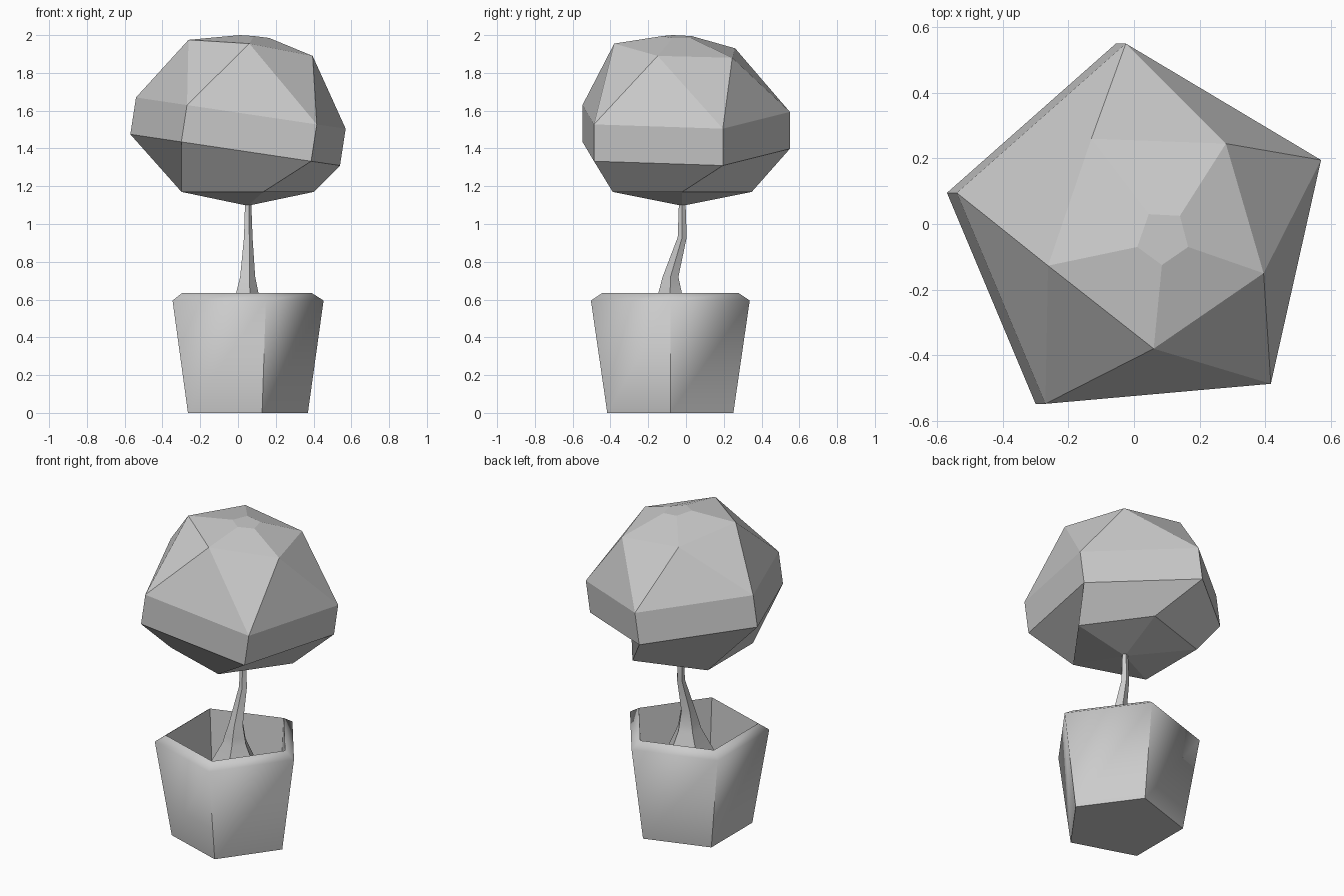
import bpy, bmesh
from math import cos, sin, radians

if "Cube" in bpy.data.objects:
    bpy.data.objects.remove(bpy.data.objects["Cube"])


def pentagon(x, y, z, r):
    """Level five-sided ring with one corner towards +x."""
    return [(x + r * cos(radians(72 * i)), y + r * sin(radians(72 * i)), z)
            for i in range(5)]


def loft(name, rings, smooth_angle=None, split_row=None):
    """Skin a stack of five-sided rings and close both ends.
    The quads above ring split_row are creased outwards along a diagonal."""
    bm = bmesh.new()
    rows = [[bm.verts.new(p) for p in ring] for ring in rings]
    for k, (a, b) in enumerate(zip(rows, rows[1:])):
        for i in range(5):
            j = (i + 1) % 5
            if k == split_row:
                bm.faces.new((a[i], a[j], b[i]))
                bm.faces.new((a[j], b[j], b[i]))
            else:
                bm.faces.new((a[i], a[j], b[j], b[i]))
    bm.faces.new(rows[0][::-1])
    bm.faces.new(rows[-1])
    bmesh.ops.recalc_face_normals(bm, faces=bm.faces)
    mesh = bpy.data.meshes.new(name)
    bm.to_mesh(mesh)
    bm.free()
    obj = bpy.data.objects.new(name, mesh)
    bpy.context.collection.objects.link(obj)
    if smooth_angle:
        bpy.ops.object.select_all(action='DESELECT')
        obj.select_set(True)
        bpy.context.view_layer.objects.active = obj
        bpy.ops.object.shade_smooth_by_angle(angle=radians(smooth_angle))
    return obj


# Pot: tapered wall, soft chamfered rim, inner wall down to the soil
pot_profile = [(0.019, 0.351, 0), (0.011, 0.442, 0.595), (0.011, 0.379, 0.635),
               (0.015, 0.355, 0.29)]
loft("pot", [pentagon(x, -0.083, z, r) for x, r, z in pot_profile], 63)

# Trunk: flared root, leaning stem
trunk_path = [(0.03, -0.085, 0.29, 0.23), (0.042, -0.085, 0.60, 0.073),
              (0.043, -0.084, 0.64, 0.064), (0.047, -0.082, 0.72, 0.044),
              (0.052, -0.02, 0.93, 0.025), (0.052, -0.02, 1.12, 0.018)]
loft("trunk", [pentagon(*p) for p in trunk_path], 30)

# Crown: level underside, two tilted side rings, lopsided top
tip = pentagon(0.05, -0.02, 1.10, 0.018)
under = pentagon(0.014, -0.02, 1.17, 0.387)
side_xy = [(0.54, 0.195), (-0.055, 0.55), (-0.57, 0.095),
           (-0.30, -0.548), (0.387, -0.487)]
side_low = [(x, y, 1.39 - 0.149 * x) for x, y in side_xy]
side_high = [(x + 0.03, y, z + 0.195) for x, y, z in side_low]
shoulder = [(0.28, 0.245, 1.88), (-0.13, 0.26, 1.93), (-0.262, -0.127, 1.975),
            (0.06, -0.38, 1.955), (0.395, -0.15, 1.89)]
cap = [(0.14, 0.025, 1.985), (0.045, 0.03, 1.995), (0.01, -0.07, 2.0),
       (0.085, -0.125, 1.995), (0.165, -0.07, 1.985)]
loft("crown", [tip, under, side_low, side_high, shoulder, cap], split_row=3)
